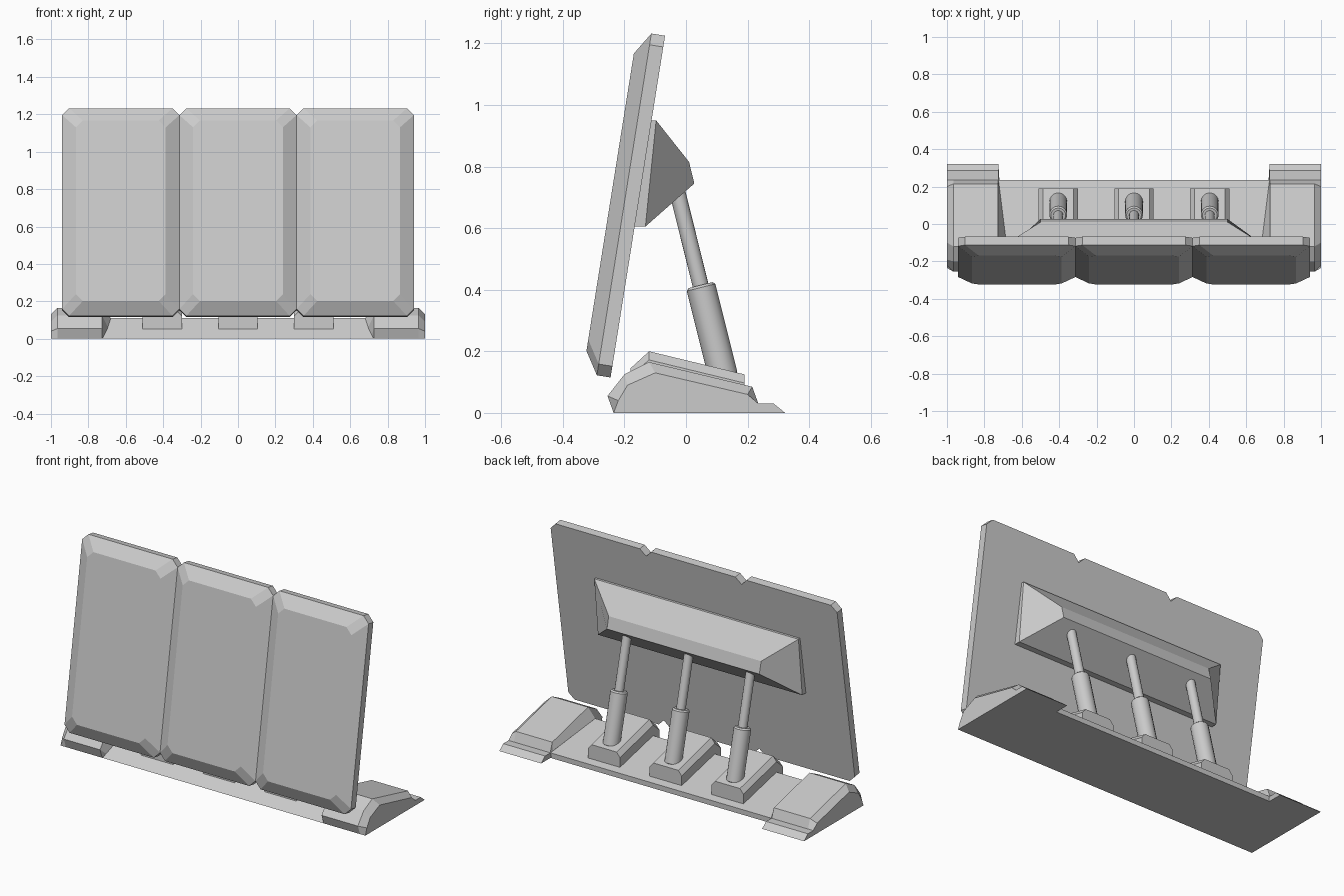
import bpy, bmesh, math
from mathutils import Vector

if "Cube" in bpy.data.objects:
    bpy.data.objects.remove(bpy.data.objects["Cube"])


def loft(name, rings):
    """Join equal-length rings of points into a closed solid."""
    bm = bmesh.new()
    loops = [[bm.verts.new(p) for p in ring] for ring in rings]
    n = len(rings[0])
    for a, b in zip(loops, loops[1:]):
        for i in range(n):
            j = (i + 1) % n
            bm.faces.new((a[i], a[j], b[j], b[i]))
    bm.faces.new(loops[0])
    bm.faces.new(loops[-1])
    bmesh.ops.recalc_face_normals(bm, faces=bm.faces[:])
    me = bpy.data.meshes.new(name)
    bm.to_mesh(me)
    bm.free()
    ob = bpy.data.objects.new(name, me)
    bpy.context.collection.objects.link(ob)
    return ob


def at_x(x, profile):
    return [(x, y, z) for y, z in profile]


# Frame of the leaning shield: u runs up its back, n points out of its front
origin = Vector((0, -0.245, 0.115))
u = Vector((0, 0.177, 1.11)).normalized()
n = Vector((0, -u.z, u.y))
height = 1.124


def octagon(x0, x1, inset, depth, cut=0.037):
    a, b, lo, hi = x0 + inset, x1 - inset, inset, height - inset
    pts = [(a + cut, lo), (b - cut, lo), (b, lo + cut), (b, hi - cut),
           (b - cut, hi), (a + cut, hi), (a, hi - cut), (a, lo + cut)]
    return [origin + Vector((x, 0, 0)) + u * h + n * depth for x, h in pts]


# Three bevelled shield panels
for i in range(3):
    x0 = -0.94 + i * 1.88 / 3
    x1 = x0 + 1.88 / 3
    loft(f"shield_panel_{i + 1}", [octagon(x0, x1, 0, 0),
                                   octagon(x0, x1, 0, 0.045),
                                   octagon(x0, x1, 0.073, 0.091)])


# Tapered bracket on the back of the shield
def bar(w, top, bottom):
    return [(-w, *top), (w, *top), (w, *bottom), (-w, *bottom)]


loft("rear_bracket", [bar(0.67, (-0.115, 0.95), (-0.17, 0.605)),
                      bar(0.67, (-0.097, 0.95), (-0.132, 0.605)),
                      bar(0.5, (0.01, 0.815), (0.027, 0.745))])

# Base deck
deck = [(-0.235, 0), (-0.12, 0.11), (0.235, 0.03), (0.235, 0)]
loft("base_deck", [at_x(-0.74, deck), at_x(0.74, deck)])

# End blocks with bevelled outer edge, sloped inner wall and rear tail
tail = [(0.235, 0.03), (0.285, 0.03), (0.322, 0)]
full = [(-0.235, 0), (-0.255, 0.055), (-0.2, 0.125), (-0.12, 0.165), (0.215, 0.085)] + tail
outer = [(-0.235, 0), (-0.22, 0.04), (-0.19, 0.09), (-0.1, 0.13), (0.2, 0.06)] + tail
low = [(0.725, -0.235, 0), (0.715, -0.215, 0.02), (0.695, -0.17, 0.06),
       (0.68, -0.12, 0.11), (0.722, 0.215, 0.035)] + at_x(0.725, tail)
for side, s in (("left", -1), ("right", 1)):
    rings = [at_x(1, outer), at_x(0.965, full), at_x(0.727, full), low]
    loft(f"end_block_{side}", [[(s * x, y, z) for x, y, z in r] for r in rings])


# Pistons: a wide sleeve and a thin rod on one tilted axis
def cylinder(name, x, start, end, r, bevel=0):
    a, b = Vector((x, *start)), Vector((x, *end))
    bpy.ops.mesh.primitive_cylinder_add(vertices=16, radius=r, depth=(b - a).length,
                                        location=(a + b) / 2)
    ob = bpy.context.object
    ob.name = name
    ob.rotation_euler = (b - a).to_track_quat('Z', 'Y').to_euler()
    if bevel:
        mod = ob.modifiers.new("bevel", 'BEVEL')
        mod.width = bevel
        mod.segments = 1
        mod.angle_limit = math.radians(50)
    bpy.ops.object.shade_smooth_by_angle(angle=math.radians(35))


pad = [(-0.18, 0.04), (-0.18, 0.145), (-0.12, 0.2), (0.19, 0.125), (0.19, 0.03)]
pad_side = [(-0.18, 0.04), (-0.18, 0.12), (-0.12, 0.172), (0.19, 0.097), (0.19, 0.03)]
for i, x in enumerate((-0.405, 0, 0.405)):
    loft(f"piston_pad_{i + 1}", [at_x(x - 0.105, pad_side), at_x(x - 0.082, pad),
                                 at_x(x + 0.082, pad), at_x(x + 0.105, pad_side)])
    cylinder(f"piston_sleeve_{i + 1}", x, (0.122, 0.115), (0.047, 0.415), 0.048, 0.008)
    cylinder(f"piston_rod_{i + 1}", x, (0.052, 0.395), (-0.036, 0.75), 0.026)
